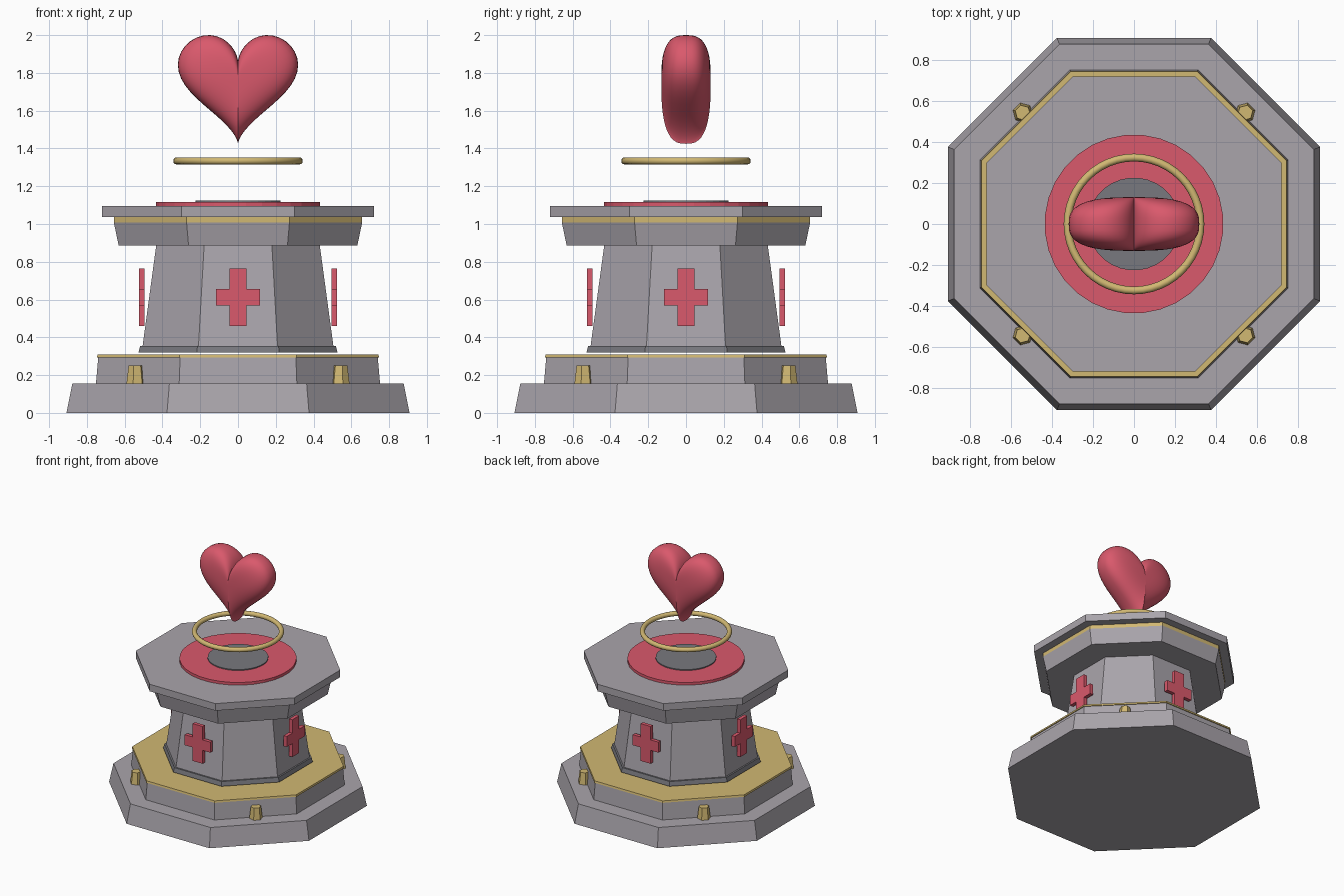
import bpy
import bmesh
from math import sin, cos, pi, radians

cube = bpy.data.objects.get("Cube")
if cube:
    bpy.data.objects.remove(cube, do_unlink=True)


def material(name, color):
    mat = bpy.data.materials.new(name)
    mat.use_nodes = True
    mat.diffuse_color = (*color, 1)
    mat.node_tree.nodes["Principled BSDF"].inputs["Base Color"].default_value = (*color, 1)
    return mat


STONE = material("grey stone", (0.40, 0.375, 0.41))
DARK = material("dark grey", (0.19, 0.19, 0.21))
GOLD = material("gold", (0.64, 0.48, 0.17))
RED = material("red", (0.70, 0.10, 0.15))


def add_object(name, bm, mat):
    bmesh.ops.recalc_face_normals(bm, faces=bm.faces)
    mesh = bpy.data.meshes.new(name)
    bm.to_mesh(mesh)
    bm.free()
    mesh.materials.append(mat)
    obj = bpy.data.objects.new(name, mesh)
    bpy.context.collection.objects.link(obj)
    return obj


def smooth(obj, degrees):
    bpy.ops.object.select_all(action="DESELECT")
    obj.select_set(True)
    bpy.context.view_layer.objects.active = obj
    bpy.ops.object.shade_smooth_by_angle(angle=radians(degrees))


def bridge(bm, a, b):
    for i in range(len(a)):
        j = (i + 1) % len(a)
        bm.faces.new((a[i], a[j], b[j], b[i]))


def prism(name, mat, sides, bottom, top, z0, z1, center=(0, 0), turn=0):
    """Tapered prism; bottom and top are distances to the flats, one flat faces turn."""
    bm = bmesh.new()
    loops = []
    for flat, z in ((bottom, z0), (top, z1)):
        r = flat / cos(pi / sides)
        angles = [turn + (2 * i + 1) * pi / sides for i in range(sides)]
        loops.append([bm.verts.new((center[0] + r * cos(a), center[1] + r * sin(a), z))
                      for a in angles])
    bridge(bm, *loops)
    for loop in loops:
        bm.faces.new(loop)
    return add_object(name, bm, mat)


# Octagonal pedestal, from the ground up
prism("base", STONE, 8, 0.908, 0.877, 0, 0.155)
prism("second_step", STONE, 8, 0.752, 0.74, 0.155, 0.293)
prism("step_gold_plate", GOLD, 8, 0.747, 0.744, 0.293, 0.308)
prism("collar", DARK, 8, 0.527, 0.518, 0.32, 0.355)
prism("column", STONE, 8, 0.505, 0.433, 0.355, 0.887)
prism("capital", STONE, 8, 0.632, 0.657, 0.887, 1.007)
prism("capital_gold_band", GOLD, 8, 0.657, 0.657, 1.007, 1.037)
prism("top_slab", STONE, 8, 0.72, 0.72, 1.037, 1.095)
prism("red_disc", RED, 32, 0.434, 0.434, 1.095, 1.117)
prism("centre_disc", DARK, 32, 0.225, 0.225, 1.117, 1.125)

# Gold studs on the diagonal sides
for i in range(4):
    a = pi / 4 + i * pi / 2
    prism(f"stud_{i + 1}", GOLD, 6, 0.043, 0.033, 0.155, 0.25,
          (0.767 * cos(a), 0.767 * sin(a)), a)

# Upright crosses on the four main sides
ARM, BAR, MID, TALL = 0.117, 0.045, 0.043, 0.153
quarter = [(BAR, TALL), (BAR, MID), (ARM, MID)]
outline = (quarter + [(u, -v) for u, v in reversed(quarter)]
           + [(-u, -v) for u, v in quarter] + [(-u, v) for u, v in reversed(quarter)])
for side, turn in (("front", 0), ("left", 90), ("back", 180), ("right", 270)):
    bm = bmesh.new()
    loops = [[bm.verts.new((u, y, v)) for u, v in outline] for y in (-0.525, -0.495)]
    bridge(bm, *loops)
    for loop in loops:
        bm.faces.new(loop)
    cross = add_object(f"cross_{side}", bm, RED)
    cross.location.z = 0.612
    cross.rotation_euler.z = radians(turn)

# Floating ring
bpy.ops.mesh.primitive_torus_add(major_radius=0.324, minor_radius=0.019, major_segments=48,
                                 minor_segments=12, location=(0, 0, 1.334))
ring = bpy.context.object
ring.name = "floating_ring"
ring.data.materials.append(GOLD)
smooth(ring, 60)

# Floating heart: a heart outline shrinking toward a puffed front and back
SEGMENTS, LAYERS, SCALE, DEPTH, POWER = 64, 12, 0.0199, 0.131, 2 / 2.8
heart_curve = []
for i in range(SEGMENTS):
    t = 2 * pi * i / SEGMENTS
    heart_curve.append((16 * sin(t) ** 3,
                        13 * cos(t) - 5 * cos(2 * t) - 2 * cos(3 * t) - cos(4 * t)))
bm = bmesh.new()
layers = []
for k in range(1 - LAYERS, LAYERS):
    phi = k / LAYERS * pi / 2
    s = SCALE * cos(phi) ** POWER
    y = DEPTH * abs(sin(phi)) ** POWER * (1 if k > 0 else -1)
    layers.append([bm.verts.new((s * u, y, s * v)) for u, v in heart_curve])
for a, b in zip(layers, layers[1:]):
    bridge(bm, a, b)
for loop, y in ((layers[0], -DEPTH), (layers[-1], DEPTH)):
    tip = bm.verts.new((0, y, 0))
    for i in range(SEGMENTS):
        bm.faces.new((loop[i], loop[(i + 1) % SEGMENTS], tip))
heart = add_object("floating_heart", bm, RED)
heart.location.z = 1.763
smooth(heart, 50)
